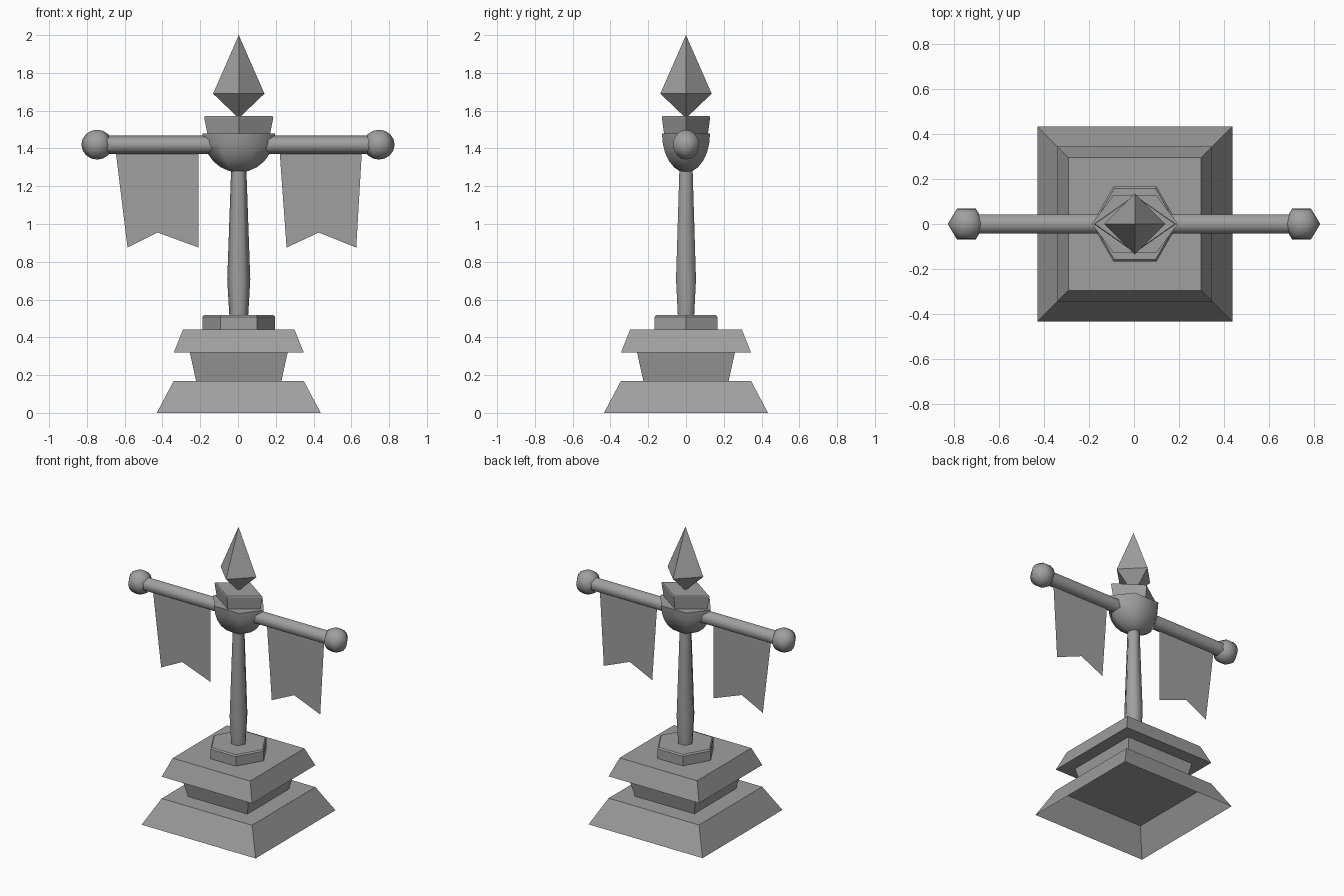
import bpy, bmesh
from math import sin, cos, pi, radians, sqrt
from mathutils import Matrix

cube = bpy.data.objects.get("Cube")
if cube:
    bpy.data.objects.remove(cube, do_unlink=True)

stone = bpy.data.materials.new("grey_stone")
stone.use_nodes = True
GREY = (0.35, 0.35, 0.35, 1)
stone.diffuse_color = GREY
stone.node_tree.nodes["Principled BSDF"].inputs["Base Color"].default_value = GREY

CX = 0.004   # column axis
ARM_Z = 1.42


def finish(name, bm, loc, smooth=False, recalc=True):
    bmesh.ops.remove_doubles(bm, verts=bm.verts, dist=0.0005)
    if recalc:
        bmesh.ops.recalc_face_normals(bm, faces=bm.faces)
    mesh = bpy.data.meshes.new(name)
    bm.to_mesh(mesh)
    bm.free()
    mesh.materials.append(stone)
    obj = bpy.data.objects.new(name, mesh)
    obj.location = loc
    bpy.context.collection.objects.link(obj)
    if smooth:
        bpy.ops.object.select_all(action='DESELECT')
        obj.select_set(True)
        bpy.context.view_layer.objects.active = obj
        bpy.ops.object.shade_smooth_by_angle(angle=radians(65))
    return obj


def loft(name, sides, profile, depth=1.0, phase=0.0, bottom=True, top=True,
         smooth=False, loc=(CX, 0, 0), turn=None):
    """Stack polygon rings given as (radius, height); depth scales them in y."""
    bm = bmesh.new()
    rings = []
    for r, z in profile:
        r = max(r, 0.0001)
        rings.append([bm.verts.new((r * cos(phase + 2 * pi * i / sides),
                                    r * depth * sin(phase + 2 * pi * i / sides), z))
                      for i in range(sides)])
    for a, b in zip(rings, rings[1:]):
        for i in range(sides):
            j = (i + 1) % sides
            bm.faces.new((a[i], a[j], b[j], b[i]))
    if bottom:
        bm.faces.new(rings[0][::-1])
    if top:
        bm.faces.new(rings[-1])
    if turn:
        bmesh.ops.transform(bm, matrix=turn, verts=bm.verts)
    return finish(name, bm, loc, smooth, recalc=False)


def square(name, profile, **kw):
    return loft(name, 4, [(h * sqrt(2), z) for h, z in profile], phase=pi / 4, **kw)


# Stepped pedestal, hollow underneath
square("pedestal_base", [(0.434, 0), (0.344, 0.17)], bottom=False)
square("pedestal_neck", [(0.226, 0.17), (0.259, 0.32)], bottom=False, top=False)
square("pedestal_cap", [(0.344, 0.32), (0.295, 0.442)])
loft("column_plinth", 6, [(0.192, 0.442), (0.192, 0.508), (0.183, 0.517)], bottom=False)

# Column, cup and finial
loft("column", 6, [(0.05, 0.517), (0.061, 0.705), (0.04, 1.3)],
     bottom=False, top=False, smooth=True)
bowl = [(0.192 * sin(a), 1.478 - 0.205 * cos(a))
        for a in [pi / 2 * k / 6 for k in range(7)]]
loft("bowl", 6, bowl, depth=0.765, bottom=False, smooth=True)
loft("bowl_cap", 4, [(0.166, 1.478), (0.183, 1.564), (0.178, 1.571)], depth=0.7)
loft("crystal", 4, [(0, 1.56), (0.136, 1.69), (0, 2.0)], bottom=False, top=False)

# Crossarm, with hexagon corners up and down
loft("crossarm", 6, [(0.049, -0.73), (0.049, 0.73)], smooth=True,
     loc=(0, 0, ARM_Z), turn=Matrix.Rotation(pi / 2, 4, 'Y'))

# Ball ends
ball = [(0.083 * sin(pi * k / 8), -0.079 * cos(pi * k / 8)) for k in range(9)]
for side, x in (("left", 0.746), ("right", -0.746)):
    loft(side + "_ball", 6, ball, depth=0.96, bottom=False, top=False,
         smooth=True, loc=(x, 0, ARM_Z))

# Swallow-tailed banners
banners = {
    "left_banner": [(0.22, 1.39), (0.257, 0.875), (0.428, 0.955), (0.626, 0.875), (0.656, 1.39)],
    "right_banner": [(-0.648, 1.39), (-0.585, 0.875), (-0.425, 0.955), (-0.208, 0.875), (-0.208, 1.39)],
}
for name, outline in banners.items():
    bm = bmesh.new()
    bm.faces.new([bm.verts.new((x, 0, z)) for x, z in outline])
    finish(name, bm, (0, 0, 0), recalc=False)
